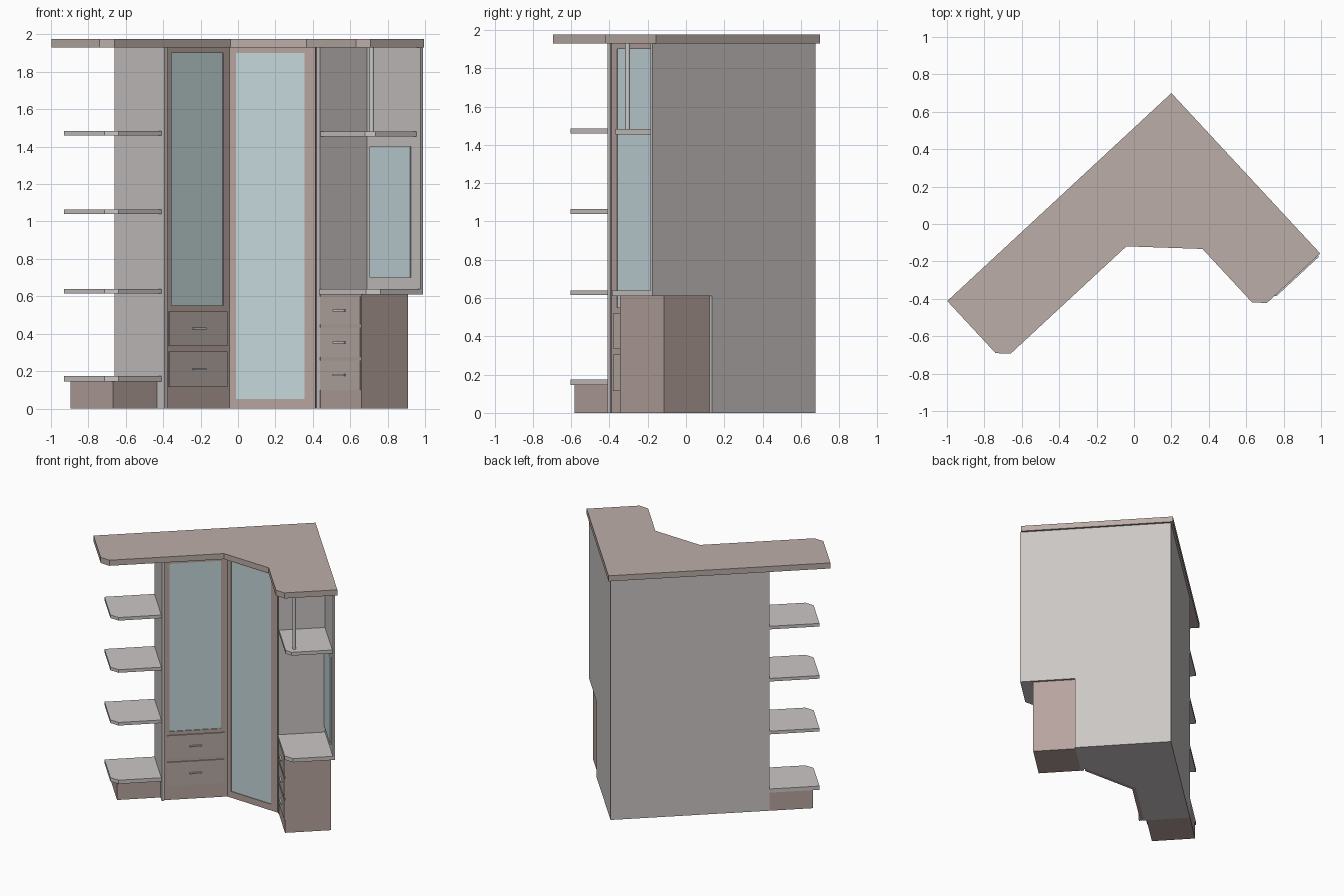
import bpy, bmesh, math

if "Cube" in bpy.data.objects:
    bpy.data.objects.remove(bpy.data.objects["Cube"])

# Wall-aligned frame: a runs along the left wall, b along the right wall, from the rear corner
CORNER, U, V = (0.2, 0.70), (-0.733, -0.680), (0.680, -0.733)


def mat(name, r, g, b):
    m = bpy.data.materials.new(name)
    m.diffuse_color = (r, g, b, 1)
    m.use_nodes = True
    m.node_tree.nodes["Principled BSDF"].inputs["Base Color"].default_value = m.diffuse_color
    return m


GREY = mat("grey_board", 0.60, 0.57, 0.56)
BROWN = mat("brown_wood", 0.47, 0.37, 0.34)
TOP = mat("top_wood", 0.50, 0.42, 0.39)
DRAWER = mat("drawer_wood", 0.48, 0.41, 0.38)
GLASS = mat("mirror_glass", 0.56, 0.68, 0.70)
METAL = mat("metal", 0.65, 0.65, 0.66)


def to_world(a, b):
    return (CORNER[0] + a * U[0] + b * V[0], CORNER[1] + a * U[1] + b * V[1])


def prisms(name, parts, material):
    """Each part is (plan outline in a,b ; z0 ; z1)."""
    bm = bmesh.new()
    for pts, z0, z1 in parts:
        lo = [bm.verts.new((*to_world(*p), z0)) for p in pts]
        hi = [bm.verts.new((*to_world(*p), z1)) for p in pts]
        bm.faces.new(lo)
        bm.faces.new(hi)
        for i in range(len(pts)):
            j = (i + 1) % len(pts)
            bm.faces.new((lo[i], lo[j], hi[j], hi[i]))
    bmesh.ops.recalc_face_normals(bm, faces=bm.faces)
    me = bpy.data.meshes.new(name)
    bm.to_mesh(me)
    bm.free()
    me.materials.append(material)
    ob = bpy.data.objects.new(name, me)
    bpy.context.collection.objects.link(ob)
    return ob


def box(name, a0, a1, b0, b1, z0, z1, material):
    prisms(name, [([(a0, b0), (a1, b0), (a1, b1), (a0, b1)], z0, z1)], material)


def slabs(name, front, rects, d0, d1, material):
    """Flat panels on a front: rects are (t0, t1, z0, z1), depth d0..d1 outward."""
    o, d, n = front
    parts = []
    for t0, t1, z0, z1 in rects:
        pts = [(o[0] + t * d[0] + k * n[0], o[1] + t * d[1] + k * n[1])
               for t, k in ((t0, d0), (t1, d0), (t1, d1), (t0, d1))]
        parts.append((pts, z0, z1))
    prisms(name, parts, material)


def ring(t0, t1, z0, z1, g0, g1, h0, h1):
    """Four bars around an opening g0..g1, h0..h1."""
    return [(t0, g0, z0, z1), (g1, t1, z0, z1), (g0, g1, z0, h0), (g0, g1, h1, z1)]


def drawer(name, front, t0, t1, z0, z1, d):
    slabs(name, front, [(t0, t1, z0, z1)], d - 0.03, d, DRAWER)
    tc, zc = (t0 + t1) / 2, (z0 + z1) / 2
    slabs(name + "_handle", front,
          [(tc - 0.045, tc + 0.045, zc - 0.005, zc + 0.005)], d, d + 0.012, METAL)


S = math.sqrt(0.5)
LEFT_FRONT = ((0.705, 0.40), (1, 0), (0, 1))
DIAG_FRONT = ((0.705, 0.40), (-S, S), (S, S))
CHEST_FRONT = ((0.373, 0.755), (0, 1), (1, 0))
WALL_FRONT = ((0.034, 0.755), (0, 1), (1, 0))
H = 1.93

# Roof board with clipped ends
prisms("roof_board", [([(0, 0), (1.635, 0), (1.635, 0.38), (1.578, 0.437), (0.734, 0.437),
                        (0.445, 0.724), (0.445, 1.113), (0.39, 1.17), (0, 1.17)], H, 1.975)], TOP)

# Carcass and side panels
prisms("carcass", [([(0.017, 0.017), (1.169, 0.017), (1.169, 0.375), (0.695, 0.375),
                     (0.35, 0.72), (0.35, 0.73), (0.017, 0.73)], 0, H)], GREY)
box("left_side_panel", 1.169, 1.189, 0.017, 0.41, 0, H, GREY)
box("right_side_panel", 0.017, 0.376, 0.73, 0.755, 0, H, GREY)
box("mirror_back_panel", 0.017, 0.034, 0.755, 1.178, 0.61, H, GREY)

# Left door with mirror over two drawers
slabs("left_door_frame", LEFT_FRONT,
      ring(0.0, 0.464, 0, H, 0.045, 0.424, 0.55, 1.90), -0.03, 0, BROWN)
slabs("left_door_mirror", LEFT_FRONT, [(0.045, 0.424, 0.55, 1.90)], -0.03, -0.006, GLASS)
for i, (z0, z1) in enumerate(((0.115, 0.305), (0.335, 0.52))):
    drawer(f"left_drawer_{i + 1}", LEFT_FRONT, 0.022, 0.445, z0, z1, 0.008)

# Diagonal corner door with tall mirror
slabs("corner_door_frame", DIAG_FRONT,
      ring(0.0, 0.46, 0, H, 0.035, 0.40, 0.05, 1.90), -0.03, 0, BROWN)
slabs("corner_door_mirror", DIAG_FRONT, [(0.035, 0.40, 0.05, 1.90)], -0.03, -0.006, GLASS)

# Open shelves on the left end
for i, (z0, z1) in enumerate(((0.145, 0.175), (0.615, 0.64), (1.04, 1.065), (1.46, 1.485))):
    prisms(f"left_shelf_{i + 1}", [([(1.189, 0.017), (1.557, 0.017), (1.557, 0.333),
                                     (1.503, 0.385), (1.189, 0.385)], z0, z1)], GREY)
box("left_shelf_plinth", 1.189, 1.51, 0.017, 0.35, 0, 0.145, BROWN)

# Right chest of drawers
box("chest", 0.034, 0.373, 0.755, 1.08, 0, 0.61, BROWN)
for i, (z0, z1) in enumerate(((0.10, 0.258), (0.275, 0.432), (0.448, 0.60))):
    drawer(f"chest_drawer_{i + 1}", CHEST_FRONT, 0.004, 0.316, z0, z1, 0.005)

# Counter, shelf, wall mirror and support pole above the chest
for name, a, b, c, z0, z1 in (("counter", 0.382, 1.178, 0.055, 0.61, 0.64),
                              ("right_shelf", 0.373, 1.147, 0.04, 1.455, 1.482)):
    prisms(name, [([(0.034, 0.755), (a, 0.755), (a, b - c), (a - c, b), (0.034, b)], z0, z1)], GREY)
slabs("wall_mirror", WALL_FRONT, [(0.033, 0.349, 0.70, 1.40)], 0, 0.01, GLASS)
pole = prisms("support_pole", [([(0.306 + 0.013 * math.cos(k * math.pi / 8),
                                  1.087 + 0.013 * math.sin(k * math.pi / 8))
                                 for k in range(16)], 1.482, H)], METAL)
bpy.context.view_layer.objects.active = pole
pole.select_set(True)
bpy.ops.object.shade_smooth_by_angle(angle=math.radians(40))
